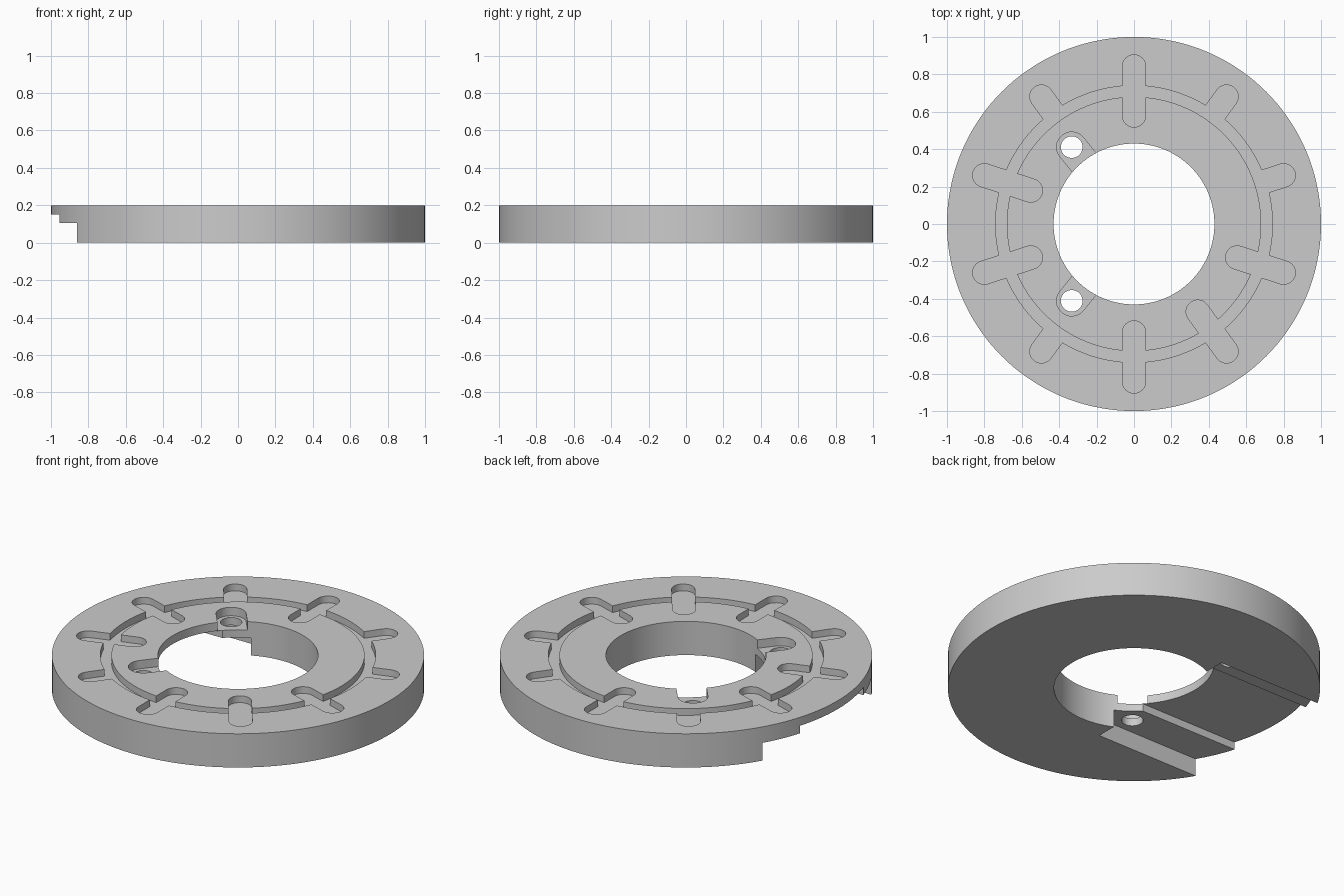
import bpy, bmesh, math
from mathutils import Matrix

if "Cube" in bpy.data.objects:
    bpy.data.objects.remove(bpy.data.objects["Cube"])

TOP = 0.2
FLOOR = 0.16          # floor of the shallow groove and slots

grey = bpy.data.materials.new("light grey")
grey.diffuse_color = (0.6, 0.6, 0.6, 1)
grey.use_nodes = True
grey.node_tree.nodes["Principled BSDF"].inputs["Base Color"].default_value = grey.diffuse_color


def arc(cx, cy, r, a0, a1, n):
    return [(cx + r * math.cos(a0 + (a1 - a0) * i / n),
             cy + r * math.sin(a0 + (a1 - a0) * i / n)) for i in range(n + 1)]


def circle(r, n, cx=0, cy=0):
    return arc(cx, cy, r, 0, 2 * math.pi, n)[:-1]


def add_object(name, bm):
    bmesh.ops.recalc_face_normals(bm, faces=bm.faces[:])
    me = bpy.data.meshes.new(name)
    bm.to_mesh(me)
    bm.free()
    ob = bpy.data.objects.new(name, me)
    bpy.context.collection.objects.link(ob)
    return ob


def prism(name, pts, z0, z1, angle=0):
    """Extrude a closed outline from z0 to z1, turned about the z axis."""
    bm = bmesh.new()
    face = bm.faces.new([bm.verts.new((x, y, z0)) for x, y in pts])
    ext = bmesh.ops.extrude_face_region(bm, geom=[face])["geom"]
    moved = [v for v in ext if isinstance(v, bmesh.types.BMVert)]
    bmesh.ops.translate(bm, verts=moved, vec=(0, 0, z1 - z0))
    bmesh.ops.rotate(bm, verts=bm.verts[:], cent=(0, 0, 0),
                     matrix=Matrix.Rotation(angle, 3, 'Z'))
    return add_object(name, bm)


def ring(name, r_in, r_out, z0, z1, n):
    """Square-section ring."""
    bm = bmesh.new()
    loops = [[bm.verts.new((x, y, z)) for x, y in circle(r, n)]
             for r, z in ((r_in, z0), (r_out, z0), (r_out, z1), (r_in, z1))]
    for k in range(4):
        a, b = loops[k], loops[(k + 1) % 4]
        for i in range(n):
            j = (i + 1) % n
            bm.faces.new((a[i], a[j], b[j], b[i]))
    return add_object(name, bm)


def box(name, x0, x1, y, z1):
    return prism(name, [(x0, -y), (x1, -y), (x1, y), (x0, y)], -0.1, z1)


def cut(body, cutter):
    cutter.hide_render = True
    mod = body.modifiers.new("cut", 'BOOLEAN')
    mod.operation = 'DIFFERENCE'
    mod.solver = 'EXACT'
    mod.object = cutter
    bpy.context.view_layer.update()
    dg = bpy.context.evaluated_depsgraph_get()
    me = bpy.data.meshes.new_from_object(body.evaluated_get(dg))
    body.modifiers.clear()
    body.data = me
    bpy.data.objects.remove(cutter)


# Main disc with its bore
disc = ring("ring_disc", 0.43, 1.0, 0, TOP, 144)

# Stepped recess under the left side
cut(disc, box("wide_recess", -1.2, -0.185, 0.51, 0.105))
cut(disc, box("narrow_recess", -1.2, -0.2, 0.297, 0.15))

# Circular groove in the top
cut(disc, ring("groove", 0.68, 0.74, FLOOR, 0.3, 144))

# Ten radial slots: long ones cross the groove, short ones only go outwards
W = 0.0625
LONG = (90, 162, 198, 270, 306, 342)
for k in range(10):
    deg = 18 + 36 * k
    pts = arc(0.842, 0, W, -math.pi / 2, math.pi / 2, 12)
    if deg in LONG:
        pts += arc(0.58, 0, W, math.pi / 2, 3 * math.pi / 2, 12)
    else:
        pts += [(0.705, W), (0.705, -W)]
    cut(disc, prism("slot", pts, FLOOR, 0.3, math.radians(deg)))

# Two screw holes in U-shaped pockets opening into the bore
R_HOLE = math.hypot(0.333, 0.411)
for s in (1, -1):
    ang = s * math.atan2(0.411, -0.333)
    pts = arc(R_HOLE, 0, 0.081, -math.pi / 2, math.pi / 2, 16)
    pts += [(0.3, 0.081), (0.3, -0.081)]
    cut(disc, prism("pocket", pts, 0.15, 0.3, ang))
    cut(disc, prism("screw_hole", circle(0.058, 32, R_HOLE), -0.1, 0.3, ang))

# Finish
disc.data.materials.clear()
disc.data.materials.append(grey)
for p in disc.data.polygons:
    p.material_index = 0
bpy.context.view_layer.objects.active = disc
disc.select_set(True)
bpy.ops.object.shade_smooth_by_angle(angle=math.radians(30))
